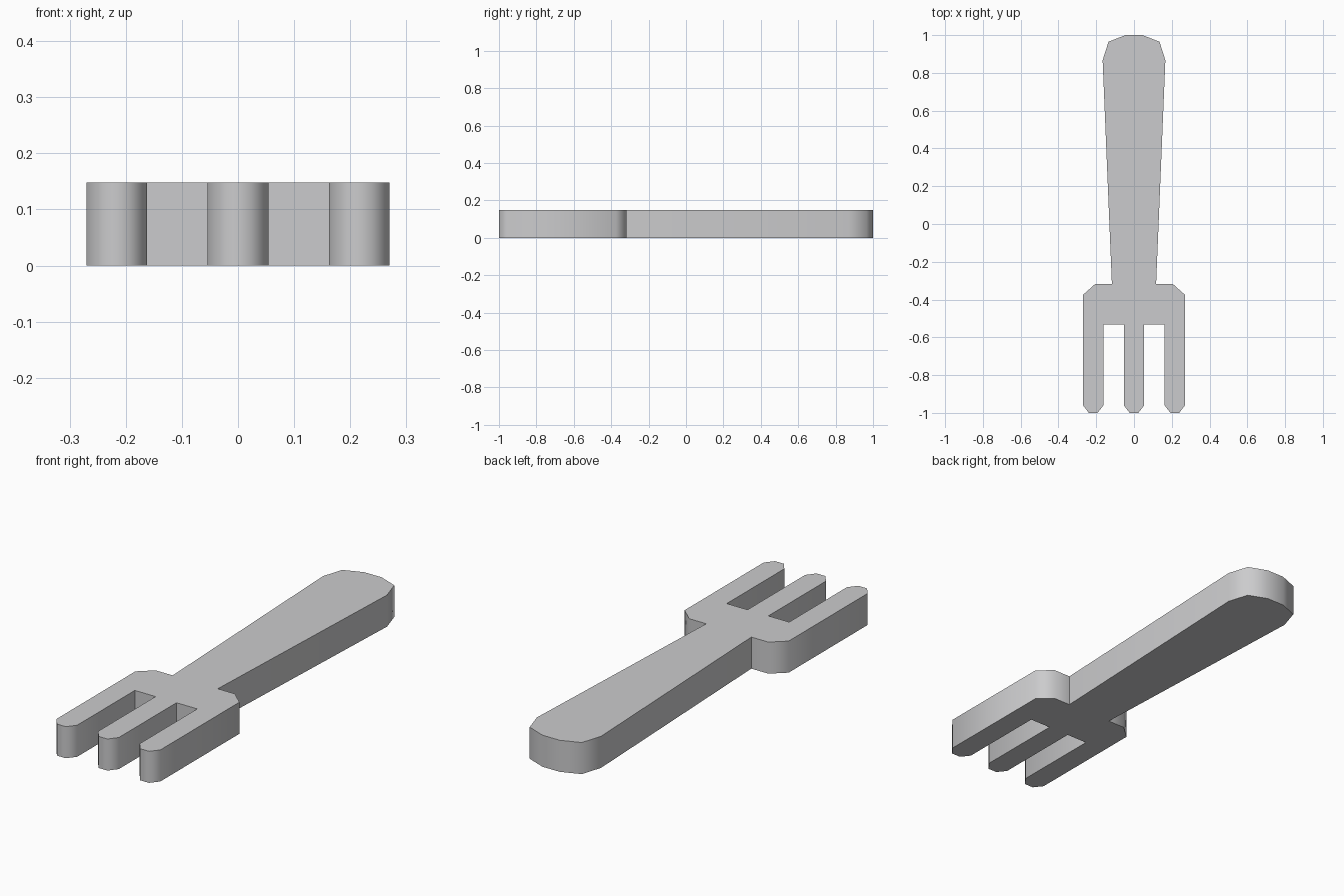
import bpy, bmesh, math

if "Cube" in bpy.data.objects:
    bpy.data.objects.remove(bpy.data.objects["Cube"])

HEIGHT = 0.148

# Single grey material
grey = bpy.data.materials.new("light grey")
grey.diffuse_color = (0.6, 0.6, 0.61, 1)
grey.use_nodes = True
grey.node_tree.nodes["Principled BSDF"].inputs["Base Color"].default_value = grey.diffuse_color


def tine_tip(cx, half=0.054):
    """Chamfered tine end, listed from its right side to its left."""
    return [(cx + half, -0.96), (cx + 0.023, -1.0),
            (cx - 0.023, -1.0), (cx - half, -0.96)]


# Right half of the outline: handle, shoulder, outer tine, slot
right = [(0.045, 1.0), (0.135, 0.965), (0.166, 0.867), (0.117, -0.317),
         (0.205, -0.317), (0.27, -0.375)]
right += tine_tip(0.216)
right += [(0.162, -0.533), (0.054, -0.533)]

# Full outline: right half, middle tine, mirrored half
outline = right + tine_tip(0) + [(-x, y) for x, y in reversed(right)]

# Extrude the outline into a flat slab
bm = bmesh.new()
face = bm.faces.new([bm.verts.new((x, y, 0)) for x, y in outline])
ext = bmesh.ops.extrude_face_region(bm, geom=[face])
top = [v for v in ext["geom"] if isinstance(v, bmesh.types.BMVert)]
bmesh.ops.translate(bm, verts=top, vec=(0, 0, HEIGHT))
if face.is_valid and not any(abs(f.normal.z) > 0.5 and f.calc_center_median().z < 0.01 for f in bm.faces):
    bm.faces.new([v for v in bm.verts if v.co.z < 0.01])
bmesh.ops.recalc_face_normals(bm, faces=bm.faces[:])
mesh = bpy.data.meshes.new("fork")
bm.to_mesh(mesh)
bm.free()
mesh.materials.append(grey)

fork = bpy.data.objects.new("fork", mesh)
bpy.context.collection.objects.link(fork)

# Rounded corners smooth, square corners sharp
bpy.context.view_layer.objects.active = fork
fork.select_set(True)
bpy.ops.object.shade_smooth_by_angle(angle=math.radians(62))
